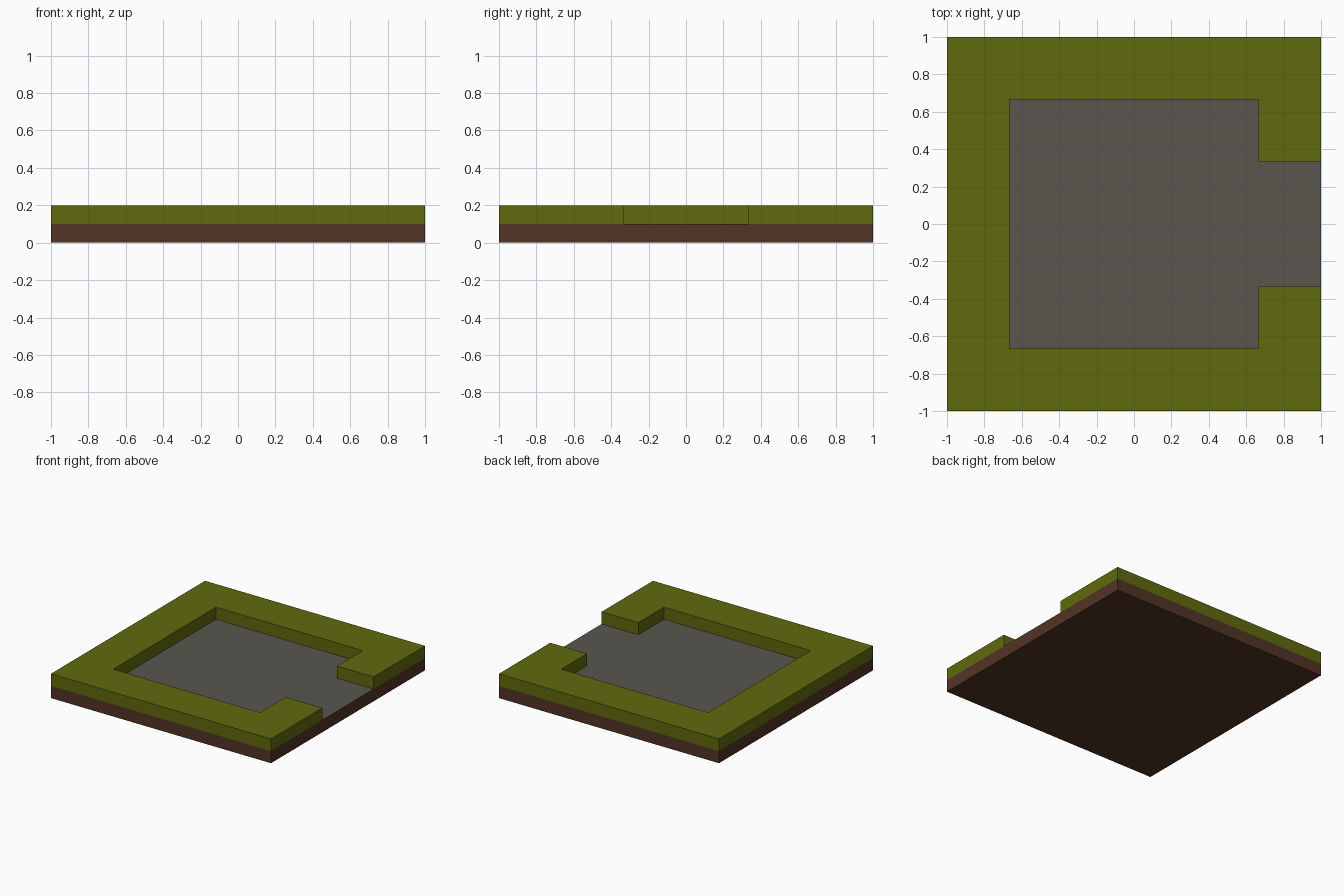
import bpy, bmesh

if "Cube" in bpy.data.objects:
    bpy.data.objects.remove(bpy.data.objects["Cube"])

def material(name, rgb):
    m = bpy.data.materials.new(name)
    m.diffuse_color = (*rgb, 1)
    m.use_nodes = True
    m.node_tree.nodes["Principled BSDF"].inputs["Base Color"].default_value = m.diffuse_color
    return m

grass = material("grass green", (0.116, 0.144, 0.004))
dirt = material("dirt brown", (0.086, 0.033, 0.019))
stone = material("path grey", (0.1, 0.093, 0.078))

def slab(name, outline, z, height, mat, bottom=True, top=True):
    """Flat outline at z, raised by height, with optional end caps."""
    bm = bmesh.new()
    face = bm.faces.new([bm.verts.new((x, y, z)) for x, y in outline])
    if height:
        bmesh.ops.solidify  # closed prism is made by extruding the outline
        bmesh.ops.extrude_face_region(bm, geom=[face], use_keep_orig=True)
        bm.verts.ensure_lookup_table()
        for v in bm.verts[len(outline):]:
            v.co.z += height
        bmesh.ops.recalc_face_normals(bm, faces=bm.faces)
        caps = [f for f in bm.faces if (f.normal.z > 0.5 and not top)
                or (f.normal.z < -0.5 and not bottom)]
        bmesh.ops.delete(bm, geom=caps, context='FACES')
    mesh = bpy.data.meshes.new(name)
    bm.to_mesh(mesh)
    bm.free()
    mesh.materials.append(mat)
    ob = bpy.data.objects.new(name, mesh)
    bpy.context.collection.objects.link(ob)
    return ob

a, b = 2 / 3, 1 / 3
square = [(-1, -1), (1, -1), (1, 1), (-1, 1)]
# Sunken path with its exit on the right side, counter-clockwise
path = [(1, -b), (1, b), (a, b), (a, a), (-a, a), (-a, -a), (a, -a), (a, -b)]
# Grass rim: outer square, then back around the path
rim = [(1, b), (1, 1), (-1, 1), (-1, -1), (1, -1), (1, -b)] + path[:1:-1]

slab("dirt_base", square, 0, 0.1, dirt, top=False)
slab("path_floor", path, 0.1, 0, stone)
slab("grass_rim", rim, 0.1, 0.1, grass, bottom=False)
